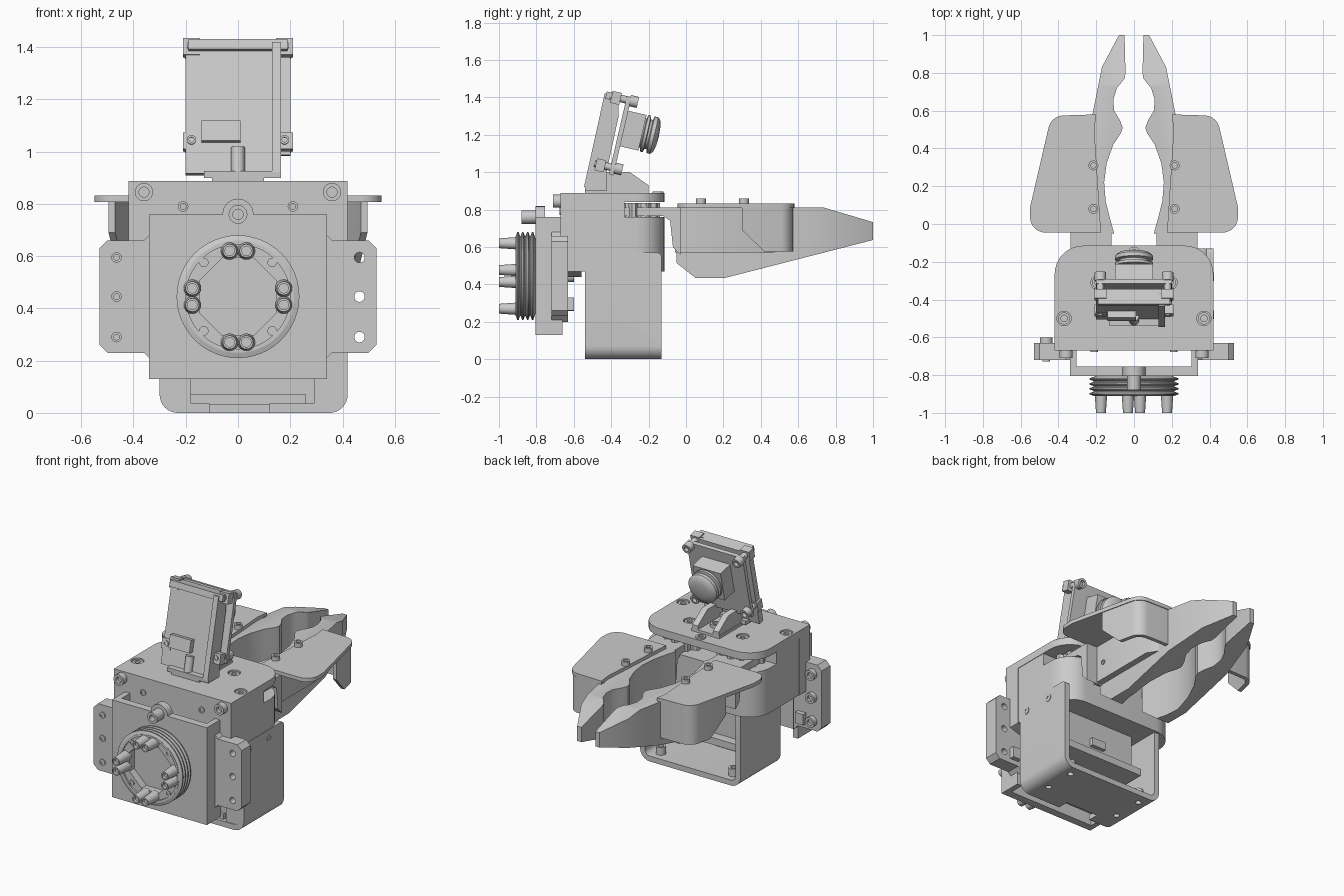
import bpy, bmesh, math
from mathutils import Vector

cube = bpy.data.objects.get("Cube")
if cube:
    bpy.data.objects.remove(cube)

grey = bpy.data.materials.new("machine grey")
grey.use_nodes = True
grey.diffuse_color = (0.6, 0.6, 0.6, 1)
grey.node_tree.nodes["Principled BSDF"].inputs["Base Color"].default_value = (0.6, 0.6, 0.6, 1)


def finish(name, bm):
    bmesh.ops.remove_doubles(bm, verts=bm.verts, dist=1e-5)
    bmesh.ops.recalc_face_normals(bm, faces=bm.faces)
    mesh = bpy.data.meshes.new(name)
    bm.to_mesh(mesh)
    bm.free()
    mesh.materials.append(grey)
    ob = bpy.data.objects.new(name, mesh)
    bpy.context.collection.objects.link(ob)
    return ob


def prism(name, pts, axis, a, b):
    """Extrude a flat outline along an axis from a to b."""
    place = {"x": lambda u, v, w: (w, u, v), "y": lambda u, v, w: (u, w, v),
             "z": lambda u, v, w: (u, v, w)}[axis]
    bm = bmesh.new()
    low = [bm.verts.new(place(u, v, a)) for u, v in pts]
    top = [bm.verts.new(place(u, v, b)) for u, v in pts]
    bm.faces.new(low)
    bm.faces.new(top)
    for i in range(len(pts)):
        j = (i + 1) % len(pts)
        bm.faces.new((low[i], low[j], top[j], top[i]))
    return finish(name, bm)


def box(name, x0, x1, y0, y1, z0, z1):
    return prism(name, [(x0, y0), (x1, y0), (x1, y1), (x0, y1)], "z", z0, z1)


def lathe(name, profile, origin, axis, seg=32):
    """Spin (radius, height) points round an axis."""
    rot = Vector((0, 0, 1)).rotation_difference(Vector(axis)).to_matrix()
    bm = bmesh.new()
    rings = []
    for r, h in profile:
        angles = [2 * math.pi * k / seg for k in range(seg)]
        rings.append([bm.verts.new(rot @ Vector((r * math.cos(t), r * math.sin(t), h)) + Vector(origin))
                      for t in angles])
    for p, q in zip(rings, rings[1:]):
        for k in range(seg):
            n = (k + 1) % seg
            bm.faces.new((p[k], p[n], q[n], q[k]))
    return finish(name, bm)


def cyl(name, origin, axis, r, d, seg=24):
    return lathe(name, [(0, 0), (r, 0), (r, d), (0, d)], origin, axis, seg)


def screw(name, origin, axis, r, d):
    s = r * 0.55
    return lathe(name, [(0, 0), (r, 0), (r, d), (s, d), (s, d * 0.5), (0, d * 0.5)], origin, axis, 20)


def boolean(ob, tool, how="DIFFERENCE"):
    mod = ob.modifiers.new("cut", "BOOLEAN")
    mod.object, mod.operation = tool, how
    bpy.context.view_layer.objects.active = ob
    bpy.ops.object.modifier_apply(modifier=mod.name)
    bpy.data.objects.remove(tool)


def arc(cx, cy, r, a0, a1, n=8):
    ts = [math.radians(a0 + (a1 - a0) * k / n) for k in range(n + 1)]
    return [(cx + r * math.cos(t), cy + r * math.sin(t)) for t in ts]


def sym(half):
    return half + [(-x, y) for x, y in reversed(half)]


FRONT, BACK, UP = (0, -1, 0), (0, 1, 0), (0, 0, 1)

# Main housing with a slot at the back for the finger arms
corner = arc(0.27, -0.265, 0.15, 0, 90)
prism("lower_housing", sym([(0.417, -0.56)] + [(x * 0.993, y) for x, y in corner]), "z", 0.47, 0.76)
box("housing_core", -0.417, 0.417, -0.56, -0.33, 0.755, 0.845)
lid = prism("housing_lid", sym([(0.42, -0.67)] + corner), "z", 0.84, 0.888)
for s in (-1, 1):
    boolean(lid, box("lid_notch", s * 0.27 - 0.03, s * 0.27 + 0.03, -0.64, -0.57, 0.87, 0.9))
    for x, y in ((0.37, -0.5), (0.19, -0.31)):
        boolean(lid, cyl("lid_hole", (s * x, y, 0.862), UP, 0.038, 0.1))
        screw("lid_screw", (s * x, y, 0.86), UP, 0.032, 0.022)
screw("lid_rear_screw", (0, -0.15, 0.88), UP, 0.03, 0.018)
screw("lid_front_screw", (0, -0.5, 0.885), UP, 0.03, 0.014)
prism("housing_front", sym([(0.33, 0.44), (0.42, 0.47), (0.42, 0.86), (0.39, 0.888)]), "y", -0.67, -0.56)

# Finger gears in the slot
for s in (-1, 1):
    teeth = []
    for k in range(48):
        t, r = 2 * math.pi * k / 48, (0.15 if k % 4 < 2 else 0.13)
        teeth.append((s * 0.2 + r * math.cos(t), -0.29 + r * math.sin(t)))
    prism("finger_gear", teeth, "z", 0.76, 0.835)

# Lower U bracket
outer = [(-0.3, 0.57)] + arc(-0.23, 0.07, 0.07, 180, 270) + arc(0.35, 0.07, 0.07, 270, 360) + [(0.42, 0.57)]
inner = [(0.385, 0.57)] + arc(0.35, 0.07, 0.035, 0, -90) + arc(-0.23, 0.07, 0.035, 270, 180) + [(-0.265, 0.57)]
bracket = prism("lower_bracket", outer + inner, "y", -0.54, -0.13)
boolean(bracket, box("bracket_notch", -0.11, 0.12, -0.6, -0.47, -0.1, 0.1))
wall_side = [(-0.54, -0.1)] + arc(-0.515, 0.545, 0.025, 180, 90, 4) + arc(-0.155, 0.545, 0.025, 90, 0, 4) + [(-0.13, -0.1)]
boolean(bracket, prism("bracket_side", wall_side, "x", -1, 1), "INTERSECT")
box("bracket_front_wall", -0.27, 0.39, -0.5, -0.475, 0.03, 0.48)
box("bracket_front_left", 0.29, 0.39, -0.535, -0.5, 0.03, 0.5)
box("bracket_front_right", -0.27, -0.18, -0.535, -0.5, 0.03, 0.5)
box("bracket_front_lip", -0.18, 0.26, -0.52, -0.5, 0.03, 0.07)
box("servo_body", -0.2, 0.32, -0.48, -0.26, 0.23, 0.48)
box("servo_ledge", -0.22, 0.34, -0.48, -0.2, 0.19, 0.235)
box("servo_plug", 0.02, 0.12, -0.26, -0.235, 0.29, 0.34)
for y in (-0.48, -0.28):
    screw("bracket_screw", (0.418, y, 0.515), (1, 0, 0), 0.022, 0.006)
    screw("bracket_screw", (-0.298, y, 0.515), (-1, 0, 0), 0.022, 0.006)
    for x in (-0.2, 0.32):
        boolean(bracket, cyl("foot_hole", (x, y + 0.08, -0.1), UP, 0.018, 0.12))
        screw("bracket_foot_screw", (x, y + 0.08, 0.034), UP, 0.03, 0.05)

# Front mounting plate with side rails and flanges
prism("mount_plate", [(-0.34, 0.13), (0.34, 0.13), (0.34, 0.76)] + arc(0, 0.76, 0.06, 0, 180) + [(-0.34, 0.76)],
      "y", -0.805, -0.755)
screw("plate_screw", (0, -0.8, 0.76), FRONT, 0.036, 0.08)
for s in (-1, 1):
    box("plate_rail", s * 0.34, s * 0.305, -0.76, -0.66, 0.13, 0.76)
    flange = prism("side_flange", [(s * x, z) for x, z in
                   [(0.33, 0.2), (0.36, 0.23), (0.5, 0.23), (0.53, 0.26), (0.53, 0.63), (0.5, 0.66),
                    (0.36, 0.66), (0.33, 0.69)]], "y", -0.72, -0.63)
    for z in (0.595, 0.445, 0.29):
        if s > 0:
            boolean(flange, cyl("hole", (0.465, -0.8, z), BACK, 0.02, 0.3))
        else:
            screw("flange_pin", (-0.465, -0.715, z), FRONT, 0.02, 0.012)
            screw("flange_bolt", (-0.465, -0.635, z), BACK, 0.033, 0.035)
    screw("corner_screw", (s * 0.36, -0.665, 0.845), FRONT, 0.035, 0.045)
    screw("upper_screw", (s * 0.21, -0.665, 0.79), FRONT, 0.02, 0.012)
    box("lower_clip", s * 0.36, s * 0.42, -0.66, -0.6, 0.26, 0.33)

# Ribbed coupling ring with an octagonal recess and tapered pins
ribs = [(0, 0), (0.2, 0)]
for k in range(4):
    h = 0.005 + k * 0.026
    ribs += [(0.215, h), (0.235, h + 0.007), (0.235, h + 0.014), (0.215, h + 0.021)]
ribs += [(0.215, 0.106), (0.2, 0.106), (0.2, 0.095), (0, 0.095)]
ring = lathe("coupling_ring", ribs, (0, -0.805, 0.445), FRONT, 48)
boolean(ring, prism("recess", arc(0, 0.445, 0.16, 22.5, 337.5, 7), "y", -1, -0.85))
for a in range(4):
    t = math.radians(90 * a)
    c, n = math.cos(t), math.sin(t)
    for off in (-0.032, 0.032):
        x, z = 0.175 * c - off * n, 0.445 + 0.175 * n + off * c
        lathe("coupling_pin", [(0, 0), (0.034, 0), (0.026, 0.11), (0.018, 0.11), (0.018, 0.09), (0, 0.09)],
              (x, -0.89, z), FRONT, 20)
    t += math.pi / 4
    screw("ring_screw", (0.185 * math.cos(t), -0.898, 0.445 + 0.185 * math.sin(t)), FRONT, 0.018, 0.008)

# Gripper fingers
blade = [(0.05, 1.0), (0.08, 1.0), (0.17, 0.83), (0.22, 0.58), (0.22, -0.05), (0.105, -0.05), (0.125, 0.02),
         (0.15, 0.12), (0.158, 0.22), (0.145, 0.32), (0.11, 0.42), (0.07, 0.48), (0.06, 0.51), (0.075, 0.55),
         (0.105, 0.6), (0.11, 0.66), (0.09, 0.72), (0.05, 0.77), (0.045, 0.8)]
side = [(-0.07, 0.53), (0.05, 0.435), (0.21, 0.435), (1.01, 0.64), (1.01, 0.73), (0.74, 0.81), (-0.07, 0.81)]
cover = [(0.175, -0.045)] + arc(0.47, 0.035, 0.08, 270, 360) + [(0.55, 0.09)] \
    + arc(0.37, 0.49, 0.085, 15, 85) + [(0.2, 0.58), (0.21, 0.5)]
for s in (-1, 1):
    finger = prism("finger_blade", [(s * x, y) for x, y in blade], "z", 0.3, 1)
    boolean(finger, prism("finger_side", side, "x", s * -0.1, s * 0.6), "INTERSECT")
    prism("finger_cover", [(s * x, y) for x, y in cover], "z", 0.808, 0.832)
    prism("finger_block", [(s * x, y) for x, y in [(0.18, -0.06), (0.26, -0.06), (0.26, 0.42), (0.21, 0.5)]],
          "z", 0.57, 0.81)
    # curved guard hanging below the cover
    curve = [(0.5, 0.28)] + arc(0.37, 0.49, 0.08, 15, 85) + [(0.2, 0.575)]
    back = [(0.2, 0.55)] + arc(0.37, 0.49, 0.055, 85, 15) + [(0.475, 0.28)]
    guard = prism("finger_guard", [(s * x, y) for x, y in curve + back], "z", 0.5, 0.815)
    cut = [(0.3, 0.9), (0.3, 0.69), (0.42, 0.575), (0.7, 0.575), (0.7, 0.9)]
    boolean(guard, prism("guard_side", cut, "x", s * 0.1, s * 0.7), "INTERSECT")
    # arm into the housing slot, bending down to the finger
    arm = [(-0.33, 0.765), (-0.12, 0.765), (-0.085, 0.74), (-0.07, 0.6), (-0.03, 0.56), (-0.03, 0.81), (-0.33, 0.81)]
    prism("finger_arm", arm, "x", s * 0.12, s * 0.335)
    for y in (0.31, 0.08):
        screw("finger_screw", (s * 0.215, y, 0.83), UP, 0.026, 0.03)
    screw("finger_side_screw", (s * 0.258, 0.03, 0.68), (s, 0, 0), 0.015, 0.008)

# Camera stand on the lid, with the upright cheek beside the camera
box("stand_base", -0.1, 0.1, -0.54, -0.2, 0.88, 0.905)
prism("stand_cheek", [(-0.545, 0.922), (-0.425, 0.922), (-0.425, 1.0), (-0.36, 1.3), (-0.36, 1.42), (-0.435, 1.42)],
      "x", 0.13, 0.165)
box("stand_foot", -0.13, 0.165, -0.54, -0.425, 0.9, 0.925)
for s in (-1, 1):
    prism("stand_gusset", [(-0.45, 0.9), (-0.2, 0.9), (-0.2, 0.93), (-0.3, 1.0), (-0.45, 1.0)],
          "x", s * 0.095, s * 0.055)
screw("stand_screw", (0, -0.3, 0.9), UP, 0.03, 0.025)

# Tilted camera, laid out upright and then leaned back
cam = [box("camera_case", -0.2, 0.14, 0.035, 0.075, 0, 0.5),
       box("camera_case_top", -0.19, 0.19, 0, 0.08, 0.48, 0.52),
       box("camera_plug", -0.14, 0.01, 0.0, 0.04, 0.12, 0.2),
       cyl("camera_peg", (0, 0.03, 0.0), UP, 0.026, 0.1),
       box("camera_board", -0.2, 0.2, 0.11, 0.135, 0.09, 0.52),
       box("lens_mount", -0.1, 0.1, 0.135, 0.235, 0.25, 0.445),
       lathe("lens", [(0, 0), (0.08, 0), (0.08, 0.03), (0.1, 0.035), (0.1, 0.05), (0.08, 0.054), (0.08, 0.065),
                      (0.1, 0.07), (0.1, 0.09), (0.085, 0.104), (0.05, 0.112), (0, 0.115)],
             (0, 0.21, 0.347), BACK, 40)]
for x in (-0.178, 0.178):
    for z in (0.13, 0.5):
        cam.append(box("camera_ear", x - 0.032, x + 0.032, 0.03, 0.08, z - 0.035, z + 0.03))
        cam.append(cyl("camera_post", (x, 0.07, z), BACK, 0.02, 0.05))
        cam.append(screw("camera_nut", (x, 0.13, z), BACK, 0.03, 0.045))
        cam.append(screw("camera_front_screw", (x, 0.035, z), FRONT, 0.018, 0.012))
for part in cam:
    part.location = (0, -0.54, 0.925)
    part.rotation_euler = (math.radians(-13), 0, 0)

for ob in bpy.context.scene.objects:
    ob.select_set(ob.type == "MESH")
bpy.context.view_layer.objects.active = lid
bpy.ops.object.shade_smooth_by_angle(angle=math.radians(35))
